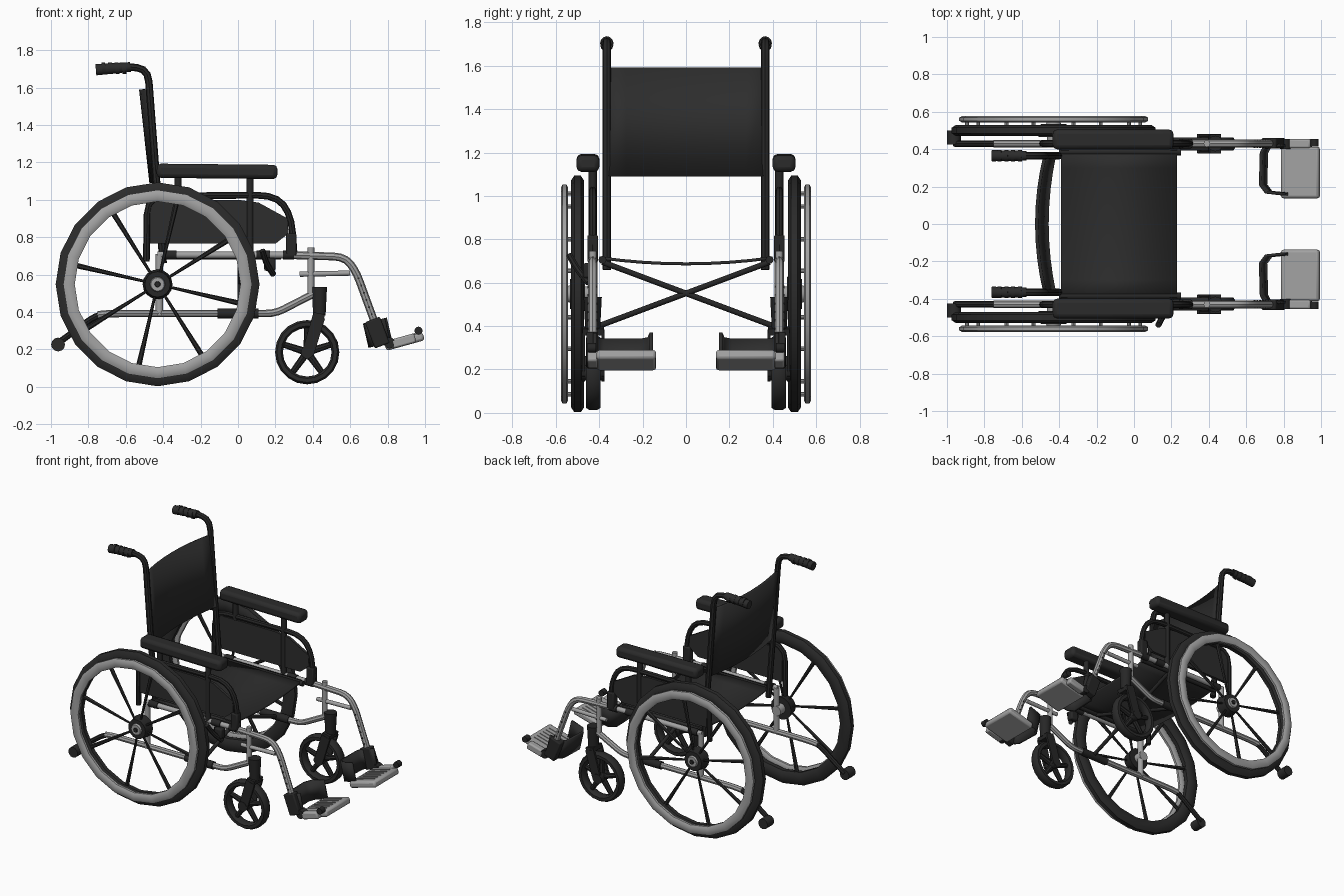
import bpy, bmesh, math
from mathutils import Vector, Matrix

if "Cube" in bpy.data.objects:
    bpy.data.objects.remove(bpy.data.objects["Cube"])


def material(name, value):
    m = bpy.data.materials.new(name)
    m.use_nodes = True
    colour = (value, value, value, 1)
    m.diffuse_color = colour
    node = next(n for n in m.node_tree.nodes if n.type == 'BSDF_PRINCIPLED')
    node.inputs["Base Color"].default_value = colour
    return m


SILVER = material("silver metal", 0.36)
BLACK = material("black plastic", 0.02)
RUBBER = material("dark rubber", 0.024)
FABRIC = material("charcoal fabric", 0.026)
parts = []


def finish(name, mesh, mat, mirror=True, bevel=0, thick=0):
    ob = bpy.data.objects.new(name, mesh)
    bpy.context.collection.objects.link(ob)
    mesh.materials.clear()
    mesh.materials.append(mat)
    if thick:
        s = ob.modifiers.new("thickness", 'SOLIDIFY')
        s.thickness, s.offset = thick, 0
    if bevel:
        b = ob.modifiers.new("bevel", 'BEVEL')
        b.width, b.segments = bevel, 2
    if mirror:
        m = ob.modifiers.new("mirror", 'MIRROR')
        m.use_axis = (False, True, False)
    parts.append(ob)
    return ob


def from_bm(name, bm, mat, **kw):
    bmesh.ops.recalc_face_normals(bm, faces=bm.faces)
    mesh = bpy.data.meshes.new(name)
    bm.to_mesh(mesh)
    bm.free()
    return finish(name, mesh, mat, **kw)


def tube(name, pts, r, mat, bend=0.05, **kw):
    """Round tube through points with filleted corners."""
    pts = [Vector(p) for p in pts]
    path = [pts[0]]
    for a, p, b in zip(pts, pts[1:], pts[2:]):
        start = p + (a - p).normalized() * min(bend, (a - p).length * 0.49)
        end = p + (b - p).normalized() * min(bend, (b - p).length * 0.49)
        for t in (0, 0.33, 0.67, 1):
            path.append(start * (1 - t) ** 2 + p * 2 * t * (1 - t) + end * t * t)
    path.append(pts[-1])
    cu = bpy.data.curves.new(name, 'CURVE')
    cu.dimensions = '3D'
    cu.bevel_depth, cu.bevel_resolution, cu.use_fill_caps = r, 2, True
    sp = cu.splines.new('POLY')
    sp.points.add(len(path) - 1)
    for q, p in zip(sp.points, path):
        q.co = (*p, 1)
    tmp = bpy.data.objects.new("temp", cu)
    bpy.context.collection.objects.link(tmp)
    dg = bpy.context.evaluated_depsgraph_get()
    mesh = bpy.data.meshes.new_from_object(tmp.evaluated_get(dg))
    bpy.data.objects.remove(tmp)
    return finish(name, mesh, mat, **kw)


def rods(name, items, mat, sides=12, **kw):
    """Straight, optionally tapered rods: (start, end, r1, r2)."""
    bm = bmesh.new()
    for a, b, r1, r2 in items:
        a, b = Vector(a), Vector(b)
        rot = (b - a).to_track_quat('Z', 'Y').to_matrix().to_4x4()
        bmesh.ops.create_cone(bm, cap_ends=True, segments=sides, radius1=r1, radius2=r2,
                              depth=(b - a).length, matrix=Matrix.Translation((a + b) / 2) @ rot)
    return from_bm(name, bm, mat, **kw)


def ring(name, centre, r_in, r_out, y0, y1, mat, steps=20):
    """Ring with an eight-sided section, turned about the y axis."""
    bm = bmesh.new()
    rm, rh, ym, yh = (r_in + r_out) / 2, (r_out - r_in) / 2, (y0 + y1) / 2, (y1 - y0) / 2
    section = [(sx, sy) for sx, sy in ((1, .5), (.5, 1), (-.5, 1), (-1, .5),
                                       (-1, -.5), (-.5, -1), (.5, -1), (1, -.5))]
    loops = []
    for i in range(steps):
        a = math.tau * i / steps + math.pi / 2
        loops.append([bm.verts.new((centre[0] + (rm + rh * u) * math.cos(a), ym + yh * v,
                                    centre[1] + (rm + rh * u) * math.sin(a))) for u, v in section])
    for i in range(steps):
        p, q = loops[i], loops[(i + 1) % steps]
        for k in range(8):
            bm.faces.new((p[k], p[(k + 1) % 8], q[(k + 1) % 8], q[k]))
    return from_bm(name, bm, mat)


def box(name, centre, size, mat, tilt=0, **kw):
    bm = bmesh.new()
    bmesh.ops.create_cube(bm, size=1, matrix=Matrix.Translation(centre)
                          @ Matrix.Rotation(tilt, 4, 'Y') @ Matrix.Diagonal((*size, 1)))
    return from_bm(name, bm, mat, **kw)


def plate(name, outline, y_ranges, mat, **kw):
    """Side outline (x, z) extruded across each y range."""
    bm = bmesh.new()
    for y0, y1 in y_ranges:
        f = bm.faces.new([bm.verts.new((x, y0, z)) for x, z in outline])
        ext = bmesh.ops.extrude_face_region(bm, geom=[f])["geom"]
        bmesh.ops.translate(bm, vec=(0, y1 - y0, 0),
                            verts=[v for v in ext if isinstance(v, bmesh.types.BMVert)])
    return from_bm(name, bm, mat, **kw)


def strip(name, lower, upper, mat, **kw):
    """Sheet stretched between two point rows."""
    bm = bmesh.new()
    lo, hi = [bm.verts.new(p) for p in lower], [bm.verts.new(p) for p in upper]
    for i in range(len(lo) - 1):
        bm.faces.new((lo[i], lo[i + 1], hi[i + 1], hi[i]))
    return from_bm(name, bm, mat, **kw)


def polar(c, r, deg, y):
    a = math.radians(deg)
    return (c[0] + r * math.cos(a), y, c[1] + r * math.sin(a))


# Drive wheels
W = (-0.43, 0.548)
ring("drive_tyre", W, 0.455, 0.545, 0.47, 0.53, RUBBER)
ring("hand_rim", W, 0.443, 0.505, 0.543, 0.577, SILVER)
angles = [32 + 45 * k for k in range(8)]
rods("wheel_spokes", [(polar(W, 0.05, a, 0.51), polar(W, 0.47, a, 0.5), 0.007, 0.015)
                      for a in angles], BLACK, 6)
rods("hand_rim_studs", [(polar(W, 0.475, a, 0.52), polar(W, 0.475, a, 0.55), 0.01, 0.01)
                        for a in angles], SILVER, 8)
rods("wheel_hub", [((W[0], 0.465, W[1]), (W[0], 0.535, W[1]), 0.08, 0.068)], BLACK, 16)
rods("axle", [((W[0], 0.41, W[1]), (W[0], 0.48, W[1]), 0.035, 0.035),
              ((W[0], 0.53, W[1]), (W[0], 0.548, W[1]), 0.042, 0.036)], SILVER, 16)
rods("axle_cap", [((W[0], 0.54, W[1]), (W[0], 0.556, W[1]), 0.018, 0.014)], BLACK)

# Casters
C = (0.37, 0.185)
ring("caster_tyre", C, 0.13, 0.172, 0.393, 0.462, RUBBER)
rods("caster_spokes", [(polar(C, 0.02, 90 + 72 * k, 0.428), polar(C, 0.14, 90 + 72 * k, 0.428),
                        0.02, 0.016) for k in range(5)], BLACK, 8)
rods("caster_hub", [((C[0], 0.38, C[1]), (C[0], 0.482, C[1]), 0.035, 0.035)], BLACK, 14)
plate("caster_fork", [(0.40, 0.385), (0.465, 0.365), (0.405, 0.17), (0.37, 0.145), (0.34, 0.18)],
      [(0.376, 0.39), (0.466, 0.48)], BLACK)
box("fork_crown", (0.432, 0.428, 0.378), (0.06, 0.10, 0.03), BLACK, 0.2)
rods("caster_barrel", [((0.435, 0.43, 0.38), (0.435, 0.43, 0.535), 0.034, 0.042)], BLACK, 14)

# Side frames
Y = 0.43
tube("lower_rail", [(-0.75, Y, 0.385), (-0.68, Y, 0.392), (0.2, Y, 0.392), (0.41, Y, 0.50)],
     0.02, SILVER)
rods("lower_sleeve", [((-0.11, Y, 0.392), (0.11, Y, 0.392), 0.027, 0.027)], BLACK)
rods("upper_rail", [((-0.43, Y, 0.705), (0.30, Y, 0.705), 0.018, 0.018)], SILVER)
rods("seat_rail", [((-0.40, 0.385, 0.705), (0.25, 0.385, 0.705), 0.018, 0.018)], BLACK)
rods("frame_posts", [((-0.42, Y, 0.385), (-0.42, Y, 0.71), 0.02, 0.02),
                     ((0.39, Y, 0.48), (0.39, Y, 0.745), 0.018, 0.018),
                     ((0.33, Y, 0.602), (0.60, Y, 0.608), 0.014, 0.014)], SILVER)
rods("rail_clamps", [((-0.40, Y, 0.705), (-0.33, Y, 0.705), 0.024, 0.024),
                     ((0.10, Y, 0.705), (0.17, Y, 0.705), 0.024, 0.024),
                     ((0.24, Y, 0.705), (0.30, Y, 0.705), 0.025, 0.025)], BLACK)
rods("cross_brace", [((0.01, -0.385, 0.695), (0.01, 0.43, 0.39), 0.013, 0.013)], BLACK)
tube("anti_tip_arm", [(-0.72, Y, 0.388), (-0.77, Y, 0.375), (-0.96, Y, 0.235)], 0.017, BLACK)
rods("anti_tip_roller", [((-0.962, 0.425, 0.226), (-0.962, 0.5, 0.226), 0.037, 0.037)], RUBBER)

# Seat and backrest
rows = [i / 4 for i in range(-4, 5)]
strip("seat", [(-0.39, 0.40 * t, 0.715 - 0.028 * (1 - t * t)) for t in rows],
      [(0.23, 0.40 * t, 0.715 - 0.028 * (1 - t * t)) for t in rows], FABRIC,
      mirror=False, thick=0.014)
strip("backrest", [(-0.425 - 0.04 * (1 - t * t), 0.37 * t, 1.09) for t in rows],
      [(-0.475 - 0.045 * (1 - t * t), 0.37 * t, 1.59) for t in rows], FABRIC,
      mirror=False, thick=0.018)
tube("back_post", [(-0.40, 0.365, 0.66), (-0.435, 0.365, 1.09), (-0.482, 0.365, 1.70),
                   (-0.60, 0.365, 1.712)], 0.02, BLACK, bend=0.07)
rods("push_grip", [((-0.575, 0.365, 1.71), (-0.76, 0.365, 1.695), 0.026, 0.03)]
     + [((-0.6 - 0.036 * k, 0.365, 1.704), (-0.62 - 0.036 * k, 0.365, 1.702), 0.031, 0.031)
        for k in range(4)], RUBBER)

# Armrests and side guards
box("armrest_pad", (-0.112, 0.452, 1.152), (0.645, 0.105, 0.076), RUBBER, 0.01, bevel=0.022)
tube("armrest_frame", [(-0.49, Y, 0.67), (-0.485, Y, 1.02), (0.20, Y, 1.025),
                       (0.285, Y, 0.92), (0.30, Y, 0.71)], 0.018, BLACK, bend=0.1)
rods("armrest_posts", [((0.065, Y, 0.70), (0.065, Y, 1.13), 0.019, 0.019),
                       ((-0.32, Y, 1.0), (-0.32, Y, 1.13), 0.019, 0.019)], BLACK)
plate("side_guard", [(-0.47, 0.765), (0.20, 0.765), (0.27, 0.82), (0.265, 0.90), (0.11, 0.985),
                     (0.0, 1.0), (-0.43, 1.0), (-0.47, 0.96)], [(0.42, 0.44)], FABRIC)
box("armrest_latch", (0.285, Y, 0.76), (0.055, 0.05, 0.12), BLACK, bevel=0.008)

# Leg rests
tube("leg_hanger", [(0.25, Y, 0.705), (0.57, Y, 0.695), (0.63, Y, 0.62), (0.765, Y, 0.25)],
     0.021, SILVER, bend=0.06)
rods("height_holes", [((0.645 + 0.014 * k, 0.407, 0.58 - 0.0385 * k),
                       (0.645 + 0.014 * k, 0.453, 0.58 - 0.0385 * k), 0.006, 0.006)
                      for k in range(6)], BLACK, 6)
box("leg_clamp", (0.745, 0.432, 0.29), (0.085, 0.055, 0.15), BLACK, -0.36, bevel=0.008)
strap = [(0.80, 0.42), (0.71, 0.41), (0.695, 0.38), (0.69, 0.21), (0.72, 0.17), (0.81, 0.16)]
strip("heel_strap", [(x + 0.015, y, 0.21 + (x - 0.69) * 0.25) for x, y in strap],
      [(x - 0.015, y, 0.34 + (x - 0.69) * 0.25) for x, y in strap], FABRIC, thick=0.016)

# Footplates
box("footplate", (0.89, 0.275, 0.243), (0.212, 0.275, 0.046), SILVER, -0.27, bevel=0.014)
for k in range(6):
    box("footplate_rib", (0.883, 0.19 + 0.034 * k, 0.266), (0.15, 0.008, 0.008), SILVER, -0.27)
box("footplate_hinge", (0.885, 0.43, 0.245), (0.13, 0.05, 0.05), SILVER, -0.27, bevel=0.01)
rods("hinge_bolts", [((0.81, 0.40, 0.235), (0.81, 0.455, 0.235), 0.03, 0.03),
                     ((0.965, 0.415, 0.30), (0.965, 0.455, 0.30), 0.022, 0.022)], BLACK)

# Brake lever on one side
tube("brake_lever", [(0.13, -0.54, 0.73), (0.15, -0.50, 0.66), (0.19, -0.45, 0.60)], 0.016,
     BLACK, mirror=False)
box("brake_block", (0.17, -0.45, 0.655), (0.06, 0.05, 0.07), BLACK, mirror=False, bevel=0.01)

# Soft shading with crisp edges
bpy.ops.object.select_all(action='DESELECT')
for ob in parts:
    ob.select_set(True)
bpy.context.view_layer.objects.active = parts[0]
bpy.ops.object.shade_smooth_by_angle(angle=math.radians(35))
